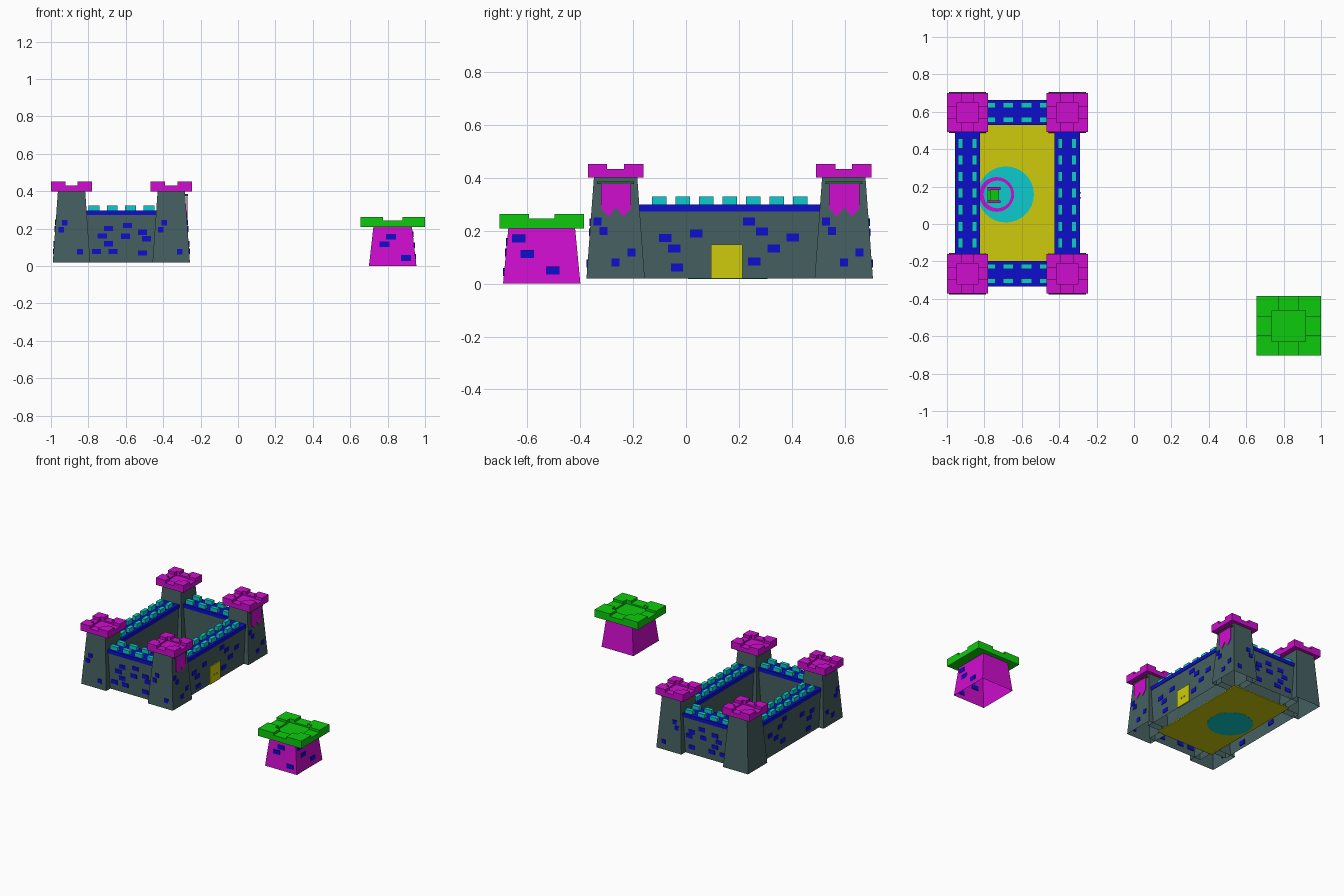
import bpy, bmesh, math

if "Cube" in bpy.data.objects:
    bpy.data.objects.remove(bpy.data.objects["Cube"])

def mat(name, c):
    m = bpy.data.materials.new(name)
    m.diffuse_color = (*c, 1)
    m.use_nodes = True
    m.node_tree.nodes["Principled BSDF"].inputs["Base Color"].default_value = m.diffuse_color
    return m

SLATE = mat("slate", (0.06, 0.115, 0.115))
DARK = mat("dark_green", (0.03, 0.1, 0.05))
PINK = mat("magenta", (0.62, 0.004, 0.62))
BLUE = mat("blue", (0.004, 0.004, 0.62))
TEAL = mat("teal", (0.004, 0.6, 0.62))
YELLOW = mat("yellow", (0.62, 0.6, 0.004))
GREEN = mat("green", (0.004, 0.6, 0.004))

def finish(bm, name, m):
    bmesh.ops.recalc_face_normals(bm, faces=bm.faces)
    me = bpy.data.meshes.new(name)
    bm.to_mesh(me)
    bm.free()
    ob = bpy.data.objects.new(name, me)
    bpy.context.collection.objects.link(ob)
    me.materials.append(m)
    return ob

def add_frustum(bm, cx, cy, z0, z1, bot, top, open_bottom=False):
    r = [[bm.verts.new((cx + sx * h[0], cy + sy * h[1], z))
          for sx, sy in ((-1, -1), (1, -1), (1, 1), (-1, 1))]
         for h, z in ((bot, z0), (top, z1))]
    for i in range(4):
        j = (i + 1) % 4
        bm.faces.new((r[0][i], r[0][j], r[1][j], r[1][i]))
    bm.faces.new(r[1])
    if not open_bottom:
        bm.faces.new(r[0][::-1])

def add_box(bm, x0, x1, y0, y1, z0, z1, open_bottom=False):
    h = ((x1 - x0) / 2, (y1 - y0) / 2)
    add_frustum(bm, (x0 + x1) / 2, (y0 + y1) / 2, z0, z1, h, h, open_bottom)

def boxes(name, m, items, open_bottom=False):
    bm = bmesh.new()
    for b in items:
        add_box(bm, *b, open_bottom)
    return finish(bm, name, m)

def add_prism(bm, pts, offset):
    """Extrude a closed outline of 3D points by offset."""
    a = [bm.verts.new(p) for p in pts]
    b = [bm.verts.new([p[k] + offset[k] for k in range(3)]) for p in pts]
    bm.faces.new(a[::-1])
    bm.faces.new(b)
    for i in range(len(a)):
        j = (i + 1) % len(a)
        bm.faces.new((a[i], a[j], b[j], b[i]))

def crown(name, m, cx, cy, hx, hy, z0, zn, z1, k=0.3):
    """Tower top: floor slab, four low gaps, four raised L-shaped corners."""
    bm = bmesh.new()
    ix, iy, nx, ny = hx * 0.52, hy * 0.52, hx * k, hy * k
    zf = zn - 0.01
    add_box(bm, cx - hx, cx + hx, cy - hy, cy + hy, z0, zf)
    for s in (-1, 1):
        xs, ys = sorted((cx + s * ix, cx + s * hx)), sorted((cy + s * iy, cy + s * hy))
        add_box(bm, *xs, cy - ny, cy + ny, zf, zn)
        add_box(bm, cx - nx, cx + nx, *ys, zf, zn)
        for t in (-1, 1):
            ell = ((nx, hy), (hx, hy), (hx, ny), (ix, ny), (ix, iy), (nx, iy))
            add_prism(bm, [(cx + s * x, cy + t * y, zf) for x, y in ell], (0, 0, z1 - zf))
    finish(bm, name, m)

def bricks(name, side, centre, bot, top, z0, z1, spots, w, h):
    """Bricks on one side ('x' or 'y', with sign) of a tapered block; spots are (along, z)."""
    axis, s = side
    bm = bmesh.new()
    for u, z in spots:
        k = 0 if axis == 'x' else 1
        t = (z - z0) / (z1 - z0)
        d = centre[k] + s * (bot[k] + (top[k] - bot[k]) * t)
        e = sorted((d - s * 0.006, d + s * 0.004))
        if k == 0:
            add_box(bm, *e, u - w / 2, u + w / 2, z - h / 2, z + h / 2)
        else:
            add_box(bm, u - w / 2, u + w / 2, *e, z - h / 2, z + h / 2)
    finish(bm, name, BLUE)

XS, YS = (-0.89, -0.357), (-0.266, 0.596)
XM, YM = sum(XS) / 2, sum(YS) / 2
BOT, TOP, Z0, ZT = (0.1, 0.11), (0.073, 0.082), 0.02, 0.4

# corner towers with crowns
for i, cx in enumerate(XS):
    for j, cy in enumerate(YS):
        tag = ("front", "back")[j] + "_" + ("left", "right")[i]
        bm = bmesh.new()
        add_frustum(bm, cx, cy, Z0, ZT, BOT, TOP, True)
        finish(bm, tag + "_tower", SLATE)
        crown(tag + "_crown", PINK, cx, cy, 0.11, 0.105, ZT, 0.432, 0.452)
        if (i, j) == (0, 1):
            continue
        # tower bricks on the outer faces
        sx, sy = 2 * i - 1, 2 * j - 1
        spots = [(cy + a, z) for a, z in
                 ((-0.068, 0.235), (-0.045, 0.198), (0.06, 0.118), (0.0, 0.08))]
        bricks(tag + "_side_bricks", ('x', sx), (cx, cy), BOT, TOP, Z0, ZT, spots, 0.03, 0.03)
        spots = [(cx + a, z) for a, z in ((-0.037, 0.232), (-0.055, 0.194), (0.045, 0.076))]
        bricks(tag + "_end_bricks", ('y', sy), (cx, cy), BOT, TOP, Z0, ZT, spots, 0.03, 0.029)

# swallow-tailed banners hanging from rods on the right side
for j, cy in enumerate(YS):
    tag = ("front", "back")[j]
    bm = bmesh.new()
    shape = ((-0.057, 0.378), (0.057, 0.378), (0.057, 0.285), (0.028, 0.252),
             (0, 0.288), (-0.028, 0.252), (-0.057, 0.285))
    add_prism(bm, [(-0.275, cy + 0.002 + y, z) for y, z in shape], (0.004, 0, 0))
    finish(bm, tag + "_banner", PINK)
    boxes(tag + "_banner_rod", DARK,
          [(-0.288, -0.268, cy - 0.07, cy + 0.07, 0.376, 0.386)])

# walls, walkways, battlements and wall bricks
W, ZW, ZP = 0.063, 0.272, 0.298
long_spots = [(-0.079, 0.172), (0.038, 0.189), (-0.045, 0.132), (-0.034, 0.06), (0.238, 0.234),
              (0.287, 0.196), (0.404, 0.174), (0.332, 0.132), (0.257, 0.083)]
short_spots = [(-0.59, 0.217), (-0.692, 0.201), (-0.726, 0.161), (-0.602, 0.16), (-0.51, 0.18),
               (-0.49, 0.146), (-0.692, 0.119), (-0.757, 0.078), (-0.669, 0.078), (-0.51, 0.07)]
ya, yb, xa, xb = YS[0] + 0.06, YS[1] - 0.06, XS[0] + 0.05, XS[1] - 0.05
for s, cx, tag in ((-1, XS[0], "left"), (1, XS[1], "right")):
    boxes(tag + "_wall", SLATE, [(cx - W, cx + W, ya, yb, Z0, ZW)], True)
    boxes(tag + "_walkway", BLUE, [(cx - 0.067, cx + 0.067, ya, yb, ZW, ZP)])
    boxes(tag + "_battlements", TEAL,
          [(cx + o - 0.013, cx + o + 0.013, y - 0.027, y + 0.027, ZP, 0.328)
           for o in (-0.037, 0.037) for y in [YM + 0.0887 * (n - 3) for n in range(7)]])
    bricks(tag + "_wall_bricks", ('x', s), (cx, 0), (W, 0), (W, 0), 0, 1, long_spots, 0.047, 0.03)
for s, cy, tag in ((-1, YS[0], "front"), (1, YS[1], "back")):
    boxes(tag + "_wall", SLATE, [(xa, xb, cy - W, cy + W, Z0, ZW)], True)
    boxes(tag + "_walkway", BLUE, [(xa, xb, cy - 0.067, cy + 0.067, ZW, ZP)])
    boxes(tag + "_battlements", TEAL,
          [(x - 0.029, x + 0.029, cy + o - 0.014, cy + o + 0.014, ZP, 0.325)
           for o in (-0.039, 0.039) for x in [XM + 0.098 * (n - 1.5) for n in range(4)]])
    bricks(tag + "_wall_bricks", ('y', s), (0, cy), (0, W), (0, W), 0, 1, short_spots, 0.049, 0.029)

# double gate with small handles
gx, gy = XS[1] + W, 0.154
boxes("gate_doors", YELLOW, [(gx - 0.005, gx + 0.006, gy - 0.06, gy, Z0, 0.147),
                             (gx - 0.005, gx + 0.006, gy, gy + 0.06, Z0, 0.147)])
boxes("gate_handles", YELLOW, [(gx + 0.004, gx + 0.011, gy + s * 0.014 - 0.004,
                                gy + s * 0.014 + 0.004, 0.07, 0.079) for s in (-1, 1)])

# courtyard floor, tucked slightly under the walls
F = W - 0.025
boxes("courtyard_floor", YELLOW, [(XS[0] + F, XS[1] - F, YS[0] + F, YS[1] - F, Z0 - 0.001, 0.027)])

# round carpet with an off-centre ring
bm = bmesh.new()
circ = lambda cx, r, z, n=32: [(cx + r * math.cos(2 * math.pi * i / n),
                               0.158 + r * math.sin(2 * math.pi * i / n), z) for i in range(n)]
add_prism(bm, circ(-0.685, 0.15, 0.018), (0, 0, 0.012))
finish(bm, "round_carpet", TEAL)
bm = bmesh.new()
a, b = ([bm.verts.new(p) for p in circ(x, r, 0.032)] for x, r in ((-0.734, 0.093), (-0.73, 0.074)))
for i in range(32):
    j = (i + 1) % 32
    bm.faces.new((a[i], a[j], b[j], b[i]))
finish(bm, "carpet_ring", PINK)

# throne: green seat and back, magenta arms
boxes("throne_seat", GREEN, [(-0.782, -0.722, 0.125, 0.183, 0.03, 0.06),
                             (-0.782, -0.768, 0.125, 0.183, 0.06, 0.115)])
boxes("throne_arms", PINK, [(-0.782, -0.714, y, y + 0.014, 0.03, 0.08) for y in (0.111, 0.183)])

# separate watchtower
wc, wb, wt = (0.827, -0.545), (0.127, 0.146), (0.103, 0.126)
bm = bmesh.new()
add_frustum(bm, *wc, 0, 0.21, wb, wt, True)
finish(bm, "watchtower", PINK)
crown("watchtower_crown", GREEN, *wc, 0.173, 0.159, 0.208, 0.245, 0.262)
bricks("watchtower_front_bricks", ('y', -1), wc, wb, wt, 0, 0.21,
       [(0.817, 0.157), (0.784, 0.117), (0.898, 0.043)], 0.054, 0.03)
bricks("watchtower_side_bricks", ('x', 1), wc, wb, wt, 0, 0.21,
       [(-0.632, 0.17), (-0.6, 0.111), (-0.503, 0.05)], 0.05, 0.03)
